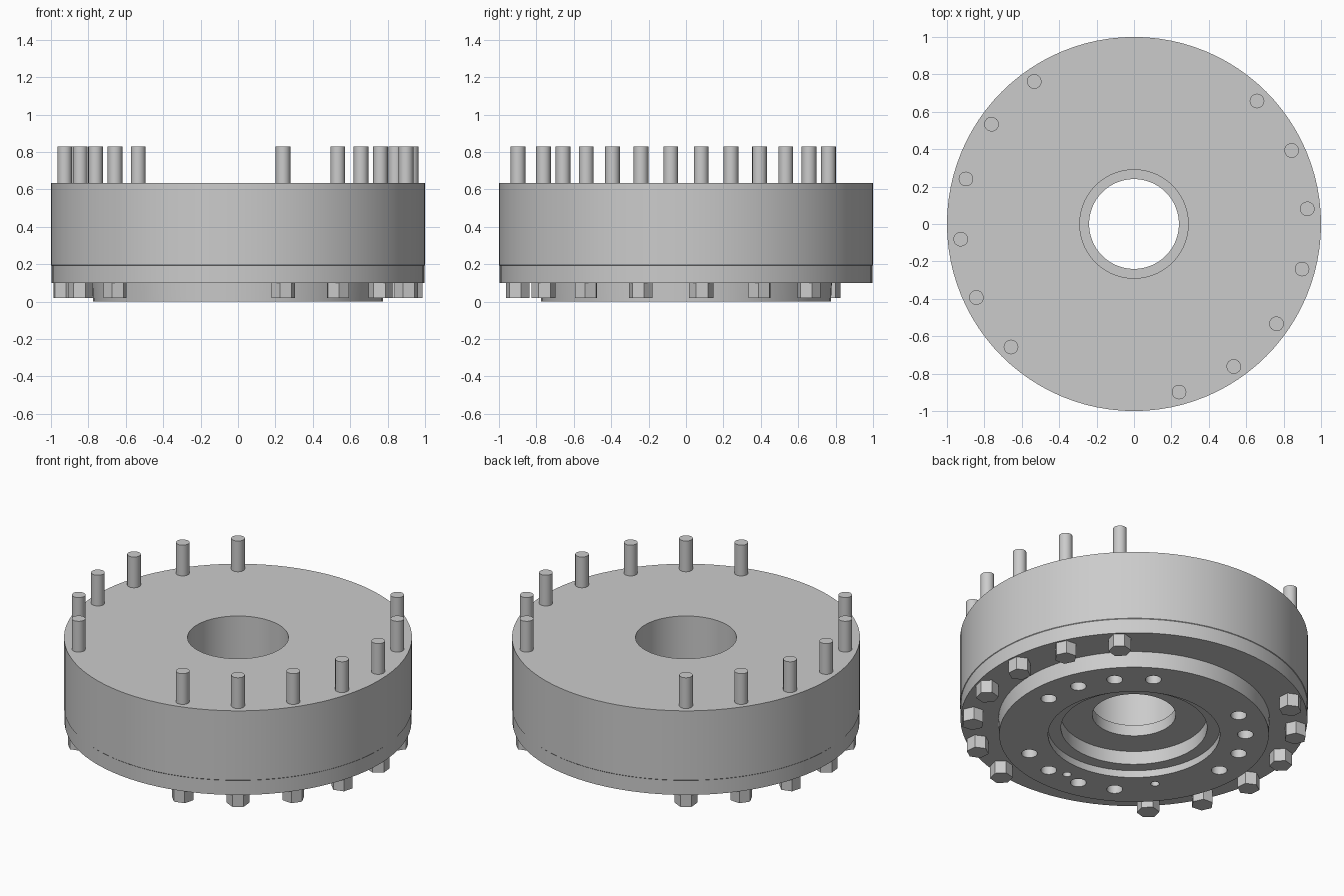
import bpy, bmesh
from math import radians, cos, sin, pi

cube = bpy.data.objects.get("Cube")
if cube:
    bpy.data.objects.remove(cube, do_unlink=True)

# Single grey metal
metal = bpy.data.materials.new("grey metal")
metal.use_nodes = True
grey = (0.6, 0.6, 0.6, 1)
metal.diffuse_color = grey
metal.node_tree.nodes["Principled BSDF"].inputs["Base Color"].default_value = grey


def finish(name, bm):
    bmesh.ops.recalc_face_normals(bm, faces=bm.faces)
    mesh = bpy.data.meshes.new(name)
    bm.to_mesh(mesh)
    bm.free()
    mesh.materials.append(metal)
    obj = bpy.data.objects.new(name, mesh)
    bpy.context.collection.objects.link(obj)
    return obj


def smooth(obj):
    bpy.ops.object.select_all(action='DESELECT')
    obj.select_set(True)
    bpy.context.view_layer.objects.active = obj
    bpy.ops.object.shade_smooth_by_angle(angle=radians(30))


def lathe(name, profile, steps=96):
    """Revolve a closed (radius, height) outline around z."""
    bm = bmesh.new()
    rings = [[bm.verts.new((r * cos(2 * pi * i / steps), r * sin(2 * pi * i / steps), z))
              for r, z in profile] for i in range(steps)]
    n = len(profile)
    for i in range(steps):
        a, b = rings[i], rings[(i + 1) % steps]
        for j in range(n):
            k = (j + 1) % n
            bm.faces.new((a[j], b[j], b[k], a[k]))
    return finish(name, bm)


def post(name, radius, bottom, top, distance, degrees, sides):
    """Upright prism placed on a circle around z."""
    bm = bmesh.new()
    bmesh.ops.create_cone(bm, cap_ends=True, segments=sides, radius1=radius,
                          radius2=radius, depth=top - bottom)
    obj = finish(name, bm)
    a = radians(degrees)
    obj.location = (distance * cos(a), distance * sin(a), (top + bottom) / 2)
    obj.rotation_euler.z = a
    return obj


# Main drum with a faint seam near the bottom
drum = lathe("drum", [(.29, .635), (1, .635), (1, .195), (.997, .192), (.997, .1),
                      (.73, .1), (.73, .2), (.29, .2)])
smooth(drum)

# Hub plate below, with a stepped recess and the narrow end of the bore
hub = lathe("hub_plate", [(.24, .2), (.24, .13), (.42, .13), (.42, .045), (.494, .045),
                          (.494, 0), (.775, 0), (.78, .1), (.73, .1), (.73, .2)])

# Three groups of four blind holes, plus two small pin holes
holes = [(.046, .64, group + step) for group in (0, 120, 240) for step in (0, 20, 40, 60)]
holes += [(.025, .58, 218), (.025, .6, 270)]
for radius, distance, angle in holes:
    cutter = post("hole_cutter", radius, -.05, .12, distance, angle, 24)
    cutter.hide_render = True
    cutter.hide_set(True)
    cut = hub.modifiers.new("hole", 'BOOLEAN')
    cut.operation = 'DIFFERENCE'
    cut.solver = 'EXACT'
    cut.object = cutter

# Bake the cuts so that the cutters can go
bpy.context.view_layer.update()
cut_mesh = bpy.data.meshes.new_from_object(
    hub.evaluated_get(bpy.context.evaluated_depsgraph_get()))
hub.modifiers.clear()
hub.data = cut_mesh
for obj in [o for o in bpy.data.objects if o.name.startswith("hole_cutter")]:
    bpy.data.objects.remove(obj, do_unlink=True)
smooth(hub)

# Long bolts: hexagonal heads below, shanks standing above the drum
for angle in [*range(-75, 46, 20), *range(125, 226, 20)]:
    post("bolt_head", .065, .02, .102, .93, angle, 6)
    smooth(post("bolt_shank", .039, .1, .83, .93, angle, 24))
